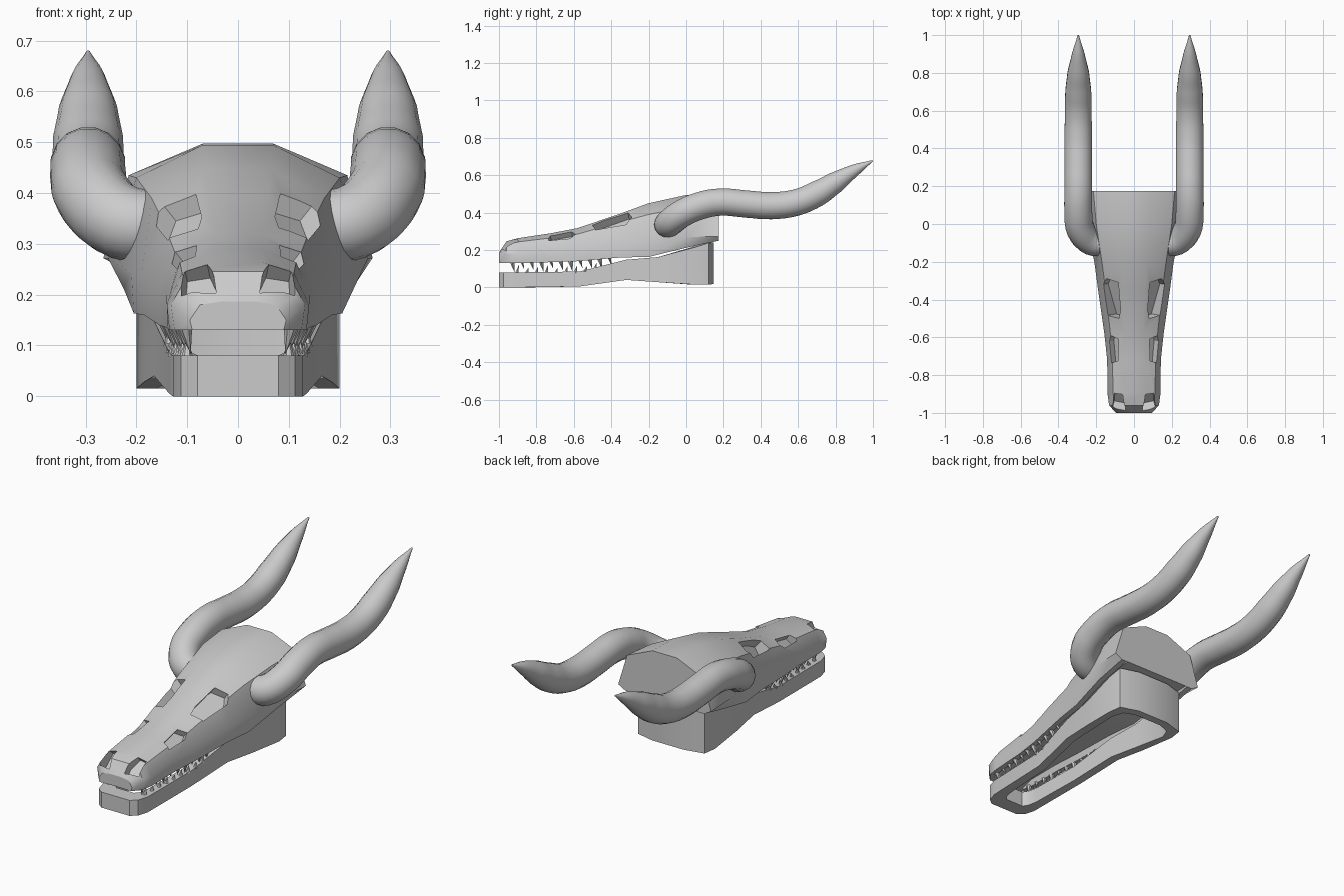
import bpy, bmesh, math
from mathutils import Vector

if "Cube" in bpy.data.objects:
    bpy.data.objects.remove(bpy.data.objects["Cube"])


def finish(name, bm, angle=35):
    bmesh.ops.recalc_face_normals(bm, faces=bm.faces)
    me = bpy.data.meshes.new(name)
    bm.to_mesh(me)
    bm.free()
    ob = bpy.data.objects.new(name, me)
    bpy.context.collection.objects.link(ob)
    smooth(ob, angle)
    return ob


def smooth(ob, angle):
    bpy.ops.object.select_all(action='DESELECT')
    ob.select_set(True)
    bpy.context.view_layer.objects.active = ob
    if angle:
        bpy.ops.object.shade_smooth_by_angle(angle=math.radians(angle))


def loft(bm, rings, closed=False):
    vs = [[bm.verts.new(p) for p in r] for r in rings]
    n = len(vs[0])
    for k in range(len(vs) if closed else len(vs) - 1):
        a, b = vs[k], vs[(k + 1) % len(vs)]
        for i in range(n):
            j = (i + 1) % n
            bm.faces.new((a[i], a[j], b[j], b[i]))
    if not closed:
        bm.faces.new(vs[0])
        bm.faces.new(vs[-1])


# Cranium: sections along y (rim, cheek, brow, crown) with a recessed palate
SECTIONS = [
    (-1.0, (.09, .13), (.095, .15), (.075, .18), (.03, .187)),
    (-.96, (.125, .13), (.132, .18), (.105, .228), (.06, .246)),
    (-.90, (.135, .13), (.14, .18), (.11, .243), (.05, .263)),
    (-.72, (.14, .135), (.142, .20), (.115, .265), (.045, .29)),
    (-.58, (.155, .14), (.157, .21), (.125, .285), (.045, .317)),
    (-.35, (.185, .16), (.19, .24), (.15, .35), (.06, .395)),
    (-.20, (.205, .163), (.21, .245), (.17, .39), (.065, .45)),
    (0.0, (.225, .212), (.255, .27), (.20, .43), (.07, .494)),
    (.175, (.225, .25), (.265, .272), (.215, .435), (.07, .497)),
]
rings = []
for y, rim, cheek, brow, crown in SECTIONS:
    d = .03 if -.95 < y < .1 else .001
    half = [(rim[0] - .04, rim[1] + d), (rim[0] - .03, rim[1]), rim, cheek, brow, crown]
    rings.append([(x, y, z) for x, z in half] + [(-x, y, z) for x, z in reversed(half)])
bm = bmesh.new()
loft(bm, rings)
skull = finish("skull", bm, 0)

# Recessed eye sockets, cheek openings and nostrils
HOLES = [
    ((.6, -.1, .75), .045, [(.075, -.50, .325), (.07, -.45, .35), (.085, -.31, .40),
                            (.15, -.29, .38), (.165, -.32, .34), (.12, -.48, .285)]),
    ((.6, -.1, .75), .03, [(.085, -.725, .275), (.08, -.61, .295), (.12, -.59, .28),
                           (.125, -.62, .255), (.115, -.735, .245)]),
    ((.15, -.7, .7), .035, [(.06, -.9, .257), (.105, -.9, .25), (.11, -.96, .19),
                            (.04, -.975, .19), (.045, -.955, .225)]),
]
bm = bmesh.new()
for n, depth, pts in HOLES:
    n = Vector(n).normalized()
    for s in (1, -1):
        flip = Vector((s, 1, 1))
        loft(bm, [[(Vector(p) + n * k) * flip for p in pts] for k in (-depth, .06)])
cutter = finish("socket_cutter", bm, 0)
cutter.hide_render = True
mod = skull.modifiers.new("sockets", 'BOOLEAN')
mod.operation, mod.solver, mod.object = 'DIFFERENCE', 'EXACT', cutter
bpy.context.view_layer.objects.active = skull
bpy.ops.object.modifier_apply(modifier=mod.name)
bpy.data.objects.remove(cutter)
smooth(skull, 32)

# Lower jaw: a closed U-shaped band (outer xy, inner xy, bottom, top)
JAW = [
    ((.08, -1), (.05, -.92), 0, .08),
    ((.112, -.975), (.068, -.90), 0, .08),
    ((.128, -.92), (.078, -.85), 0, .08),
    ((.135, -.57), (.09, -.57), .005, .085),
    ((.165, -.32), (.12, -.32), .04, .148),
    ((.185, -.15), (.14, -.15), .028, .162),
    ((.20, .05), (.16, .03), .015, .215),
    ((.19, .12), (.14, .085), .015, .238),
    ((.09, .147), (.08, .105), .018, .24),
]


def jaw_ring(st, s):
    (ox, oy), (ix, iy), b, t = st
    return [(s * ox, oy, b), (s * ox, oy, t), (s * ix, iy, t), (s * ix, iy, b)]


bm = bmesh.new()
loft(bm, [jaw_ring(j, 1) for j in JAW] + [jaw_ring(j, -1) for j in reversed(JAW)], True)
finish("lower_jaw", bm)


# Teeth: alternating cones along both jaws
def tooth(bm, base, tip, r):
    base, tip = Vector(base), Vector(tip)
    n = 6
    ring = [bm.verts.new(base + Vector((r * math.cos(i * math.tau / n),
                                        r * math.sin(i * math.tau / n), 0))) for i in range(n)]
    top = bm.verts.new(tip)
    bm.faces.new(ring)
    for i in range(n):
        bm.faces.new((ring[i], ring[(i + 1) % n], top))


upper, lower = bmesh.new(), bmesh.new()
for s in (1, -1):
    for i in range(11):
        y = -.93 + i * .052
        x = .105 + .045 * i / 10
        size = (1.15, .8, 1.0)[i % 3]
        z = .138 + .02 * max(0, y + .6) / .2
        tooth(upper, (s * x, y, z), (s * (x - .012), y + .012, z - .048 * size), .013 * size)
        if i < 9:
            y += .026
            z = .078 + .06 * max(0, y + .57) / .25
            tooth(lower, (s * (x - .005), y, z), (s * (x - .005), y + .01, z + .036 * size), .011)
finish("upper_teeth", upper)
finish("lower_teeth", lower)

# Horns: swept tapered tubes that curve out of the temples
PATH = [(.16, -.10, .335, .07), (.225, -.092, .342, .074), (.282, -.03, .39, .075),
        (.295, .07, .435, .075), (.295, .18, .456, .074), (.295, .32, .446, .074),
        (.295, .46, .437, .074), (.295, .59, .454, .072), (.295, .70, .50, .07),
        (.295, .80, .562, .058), (.295, .90, .625, .034), (.295, .998, .677, .004)]
for side, s in (("right", 1), ("left", -1)):
    cu = bpy.data.curves.new("horn_" + side, 'CURVE')
    cu.dimensions = '3D'
    cu.bevel_depth = 1
    cu.bevel_resolution = 6
    cu.resolution_u = 4
    cu.use_fill_caps = True
    sp = cu.splines.new('BEZIER')
    sp.bezier_points.add(len(PATH) - 1)
    for bp, (x, y, z, r) in zip(sp.bezier_points, PATH):
        bp.co = (s * x, y, z)
        bp.radius = r
        bp.handle_left_type = bp.handle_right_type = 'AUTO'
    ob = bpy.data.objects.new("horn_" + side, cu)
    bpy.context.collection.objects.link(ob)
    smooth(ob, 0)
    bpy.ops.object.convert(target='MESH')
    smooth(bpy.context.object, 40)
